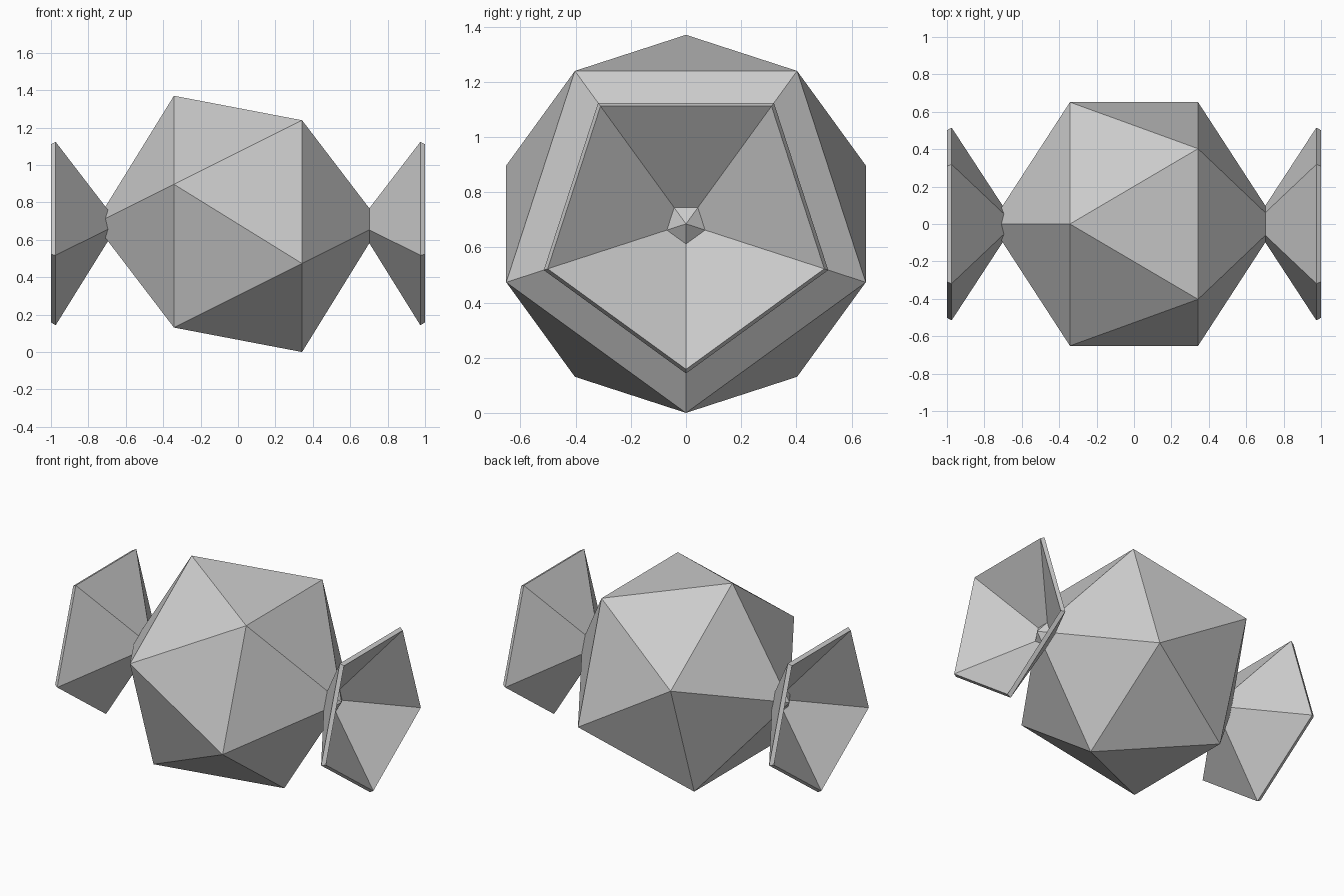
import bpy, bmesh
from math import sin, cos, pi

if "Cube" in bpy.data.objects:
    bpy.data.objects.remove(bpy.data.objects["Cube"])

R = 0.685      # icosahedron ring radius
ZC = 0.685     # height of the shared x axis


def pentagon(bm, x, r, flip=1):
    """Five vertices around the x axis, one corner down (flip=1) or up (flip=-1)."""
    return [bm.verts.new((x, r * sin(2 * pi * i / 5), ZC - flip * r * cos(2 * pi * i / 5)))
            for i in range(5)]


def finish(bm, name):
    bmesh.ops.recalc_face_normals(bm, faces=bm.faces)
    mesh = bpy.data.meshes.new(name)
    bm.to_mesh(mesh)
    bm.free()
    obj = bpy.data.objects.new(name, mesh)
    bpy.context.collection.objects.link(obj)
    return obj


# Body: icosahedron with its poles on the x axis
bm = bmesh.new()
pentagon(bm, R / 2, R)
pentagon(bm, -R / 2, R, -1)
for s in (1, -1):
    bm.verts.new((s * R * 5 ** 0.5 / 2, 0, ZC))
bmesh.ops.convex_hull(bm, input=bm.verts)
finish(bm, "body")


# Side dishes: thin hollow five-sided cones, open outward
def dish(name, side):
    bm = bmesh.new()
    back_tip = bm.verts.new((side * 0.638, 0, ZC))
    back = pentagon(bm, side * 0.975, 0.542)
    front = pentagon(bm, side * 1.0, 0.527)
    front_tip = bm.verts.new((side * 0.676, 0, ZC))
    for i in range(5):
        j = (i + 1) % 5
        bm.faces.new((back_tip, back[i], back[j]))
        bm.faces.new((back[i], front[i], front[j], back[j]))
        bm.faces.new((front_tip, front[j], front[i]))
    finish(bm, name)


dish("right_dish", 1)
dish("left_dish", -1)
